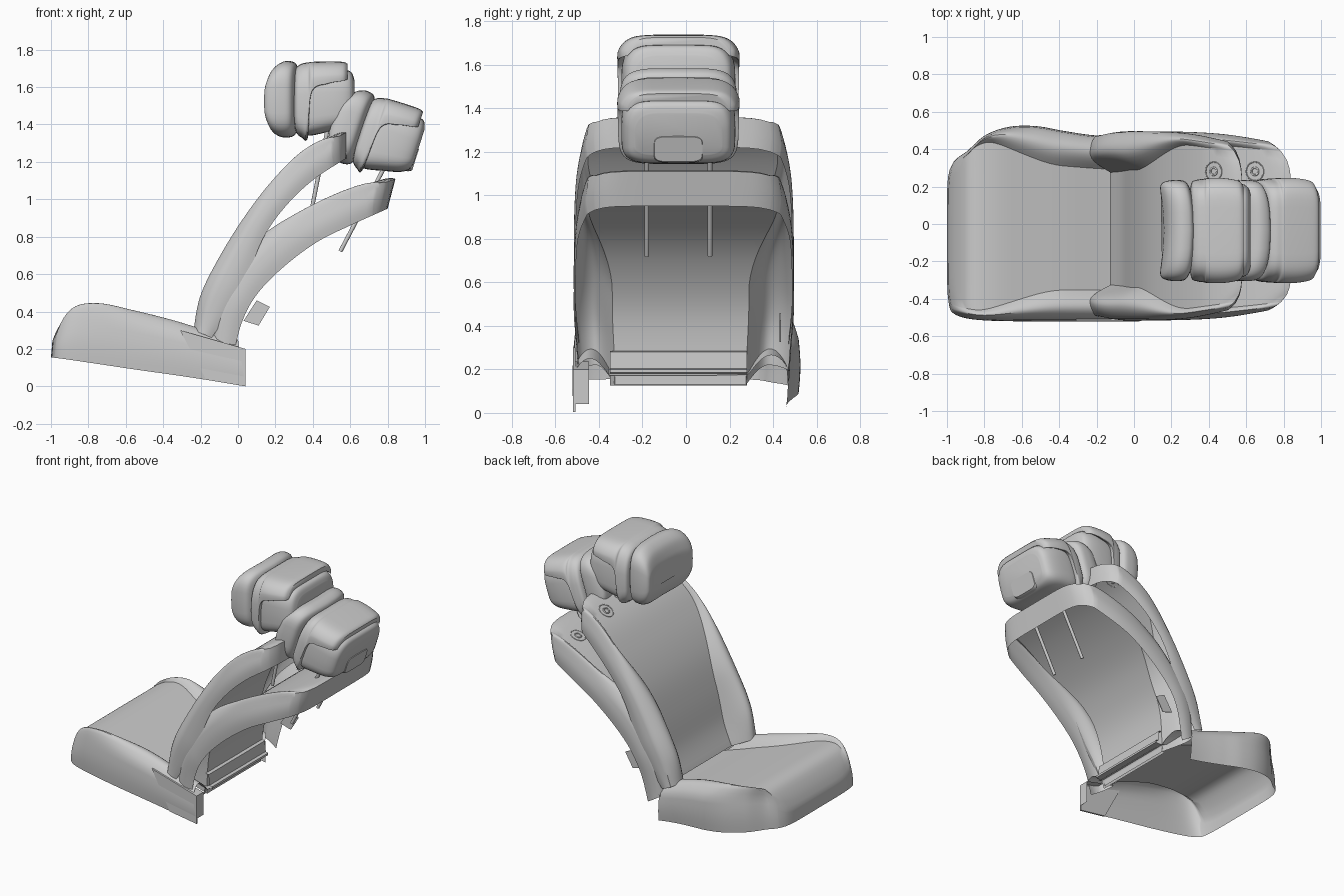
import bpy, bmesh, math
from mathutils import Vector

if "Cube" in bpy.data.objects:
    bpy.data.objects.remove(bpy.data.objects["Cube"])


def finish(name, bm, angle=35):
    bmesh.ops.remove_doubles(bm, verts=bm.verts, dist=1e-4)
    bmesh.ops.recalc_face_normals(bm, faces=bm.faces)
    me = bpy.data.meshes.new(name)
    bm.to_mesh(me)
    bm.free()
    ob = bpy.data.objects.new(name, me)
    bpy.context.collection.objects.link(ob)
    bpy.ops.object.select_all(action='DESELECT')
    ob.select_set(True)
    bpy.context.view_layer.objects.active = ob
    bpy.ops.object.shade_smooth_by_angle(angle=math.radians(angle))
    return ob


def spline(pts, t):
    """Catmull-Rom through the points, t in 0..1"""
    n = len(pts) - 1
    i = min(int(t * n), n - 1)
    f = t * n - i
    p = [Vector(pts[max(0, min(n, i + k))]) for k in (-1, 0, 1, 2)]
    return 0.5 * (2 * p[1] + (p[2] - p[0]) * f + (2 * p[0] - 5 * p[1] + 4 * p[2] - p[3]) * f * f
                  + (3 * p[1] - p[0] - 3 * p[2] + p[3]) * f ** 3)


def smooth(lo, hi, t):
    t = max(0, min(1, (t - lo) / (hi - lo)))
    return t * t * (3 - 2 * t)


def upholstery(name, front, rear, cy, width, seam_in, recess, power, drop, roll, end_roll, trim=0.0):
    """Open padded shell: bolsters follow `front`, the skirt hem follows `rear` (x, z lines)"""
    def surface(c, b):
        e = max(abs(c) - 1, b - 1, 0)
        c, b = max(-1, min(1, c)), min(1, b)
        sgn, ac = (1 if c >= 0 else -1), abs(c)
        seam = seam_in + (0.9 - seam_in) * smooth(0.35, 0.8, b)
        a = seam * ac * 2 if ac < 0.5 else seam + (1 - seam) * (ac - 0.5) * 2
        t = max(0, (ac - 0.5) * 2)
        be = b * (1 - drop[sgn > 0] * a ** 6)
        if sgn > 0:
            be += trim * a ** 4 * (1 - b)
        F, R = spline(front, be), spline(rear, be)
        C = F.lerp(R, 0.03 + recess * (1 - be) ** power)
        up = math.sin(min(t / 0.55, 1) * math.pi / 2)
        ra, rb = max(0, (t - 0.55) / 0.45), max(0, (b - 0.93) / 0.07)
        r = max(roll * ra * ra, end_roll * rb * rb)
        p = C.lerp(F, up) + (R - F) * r
        p = p.lerp(R, e)
        y = cy + sgn * a * width(sgn, b) - 0.025 * (1 - a * a) + sgn * 0.008 * math.sin(math.pi * e) * a
        return Vector((p.x, y, p.y))

    skirt = [1 + k / 6 for k in range(1, 7)]
    cols = [-s for s in reversed(skirt)] + [k / 20 for k in range(-20, 21)] + skirt
    rows = [k / 44 for k in range(45)] + skirt
    bm = bmesh.new()
    grid = [[bm.verts.new(surface(c, b)) for c in cols] for b in rows]
    for j in range(len(rows) - 1):
        for i in range(len(cols) - 1):
            if rows[j + 1] > 1 and max(abs(cols[i]), abs(cols[i + 1])) > 1:
                continue
            bm.faces.new((grid[j][i], grid[j][i + 1], grid[j + 1][i + 1], grid[j + 1][i]))
    loose = [v for v in bm.verts if not v.link_faces]
    bmesh.ops.delete(bm, geom=loose, context='VERTS')
    finish(name, bm)
    return surface


def loft(name, stations, place, power=5, bend=0.0, droop=0.0, cy=-0.035, sub=5):
    """Rounded-rectangle rings along x; station = (x, z low, z high, half width)"""
    bm = bmesh.new()
    n, m = 48, (len(stations) - 1) * sub
    rings = []
    for k in range(m + 1):
        x, z0, z1, w = spline(stations, k / m)
        ring = []
        for i in range(n):
            a = 2 * math.pi * i / n
            co, si = math.cos(a), math.sin(a)
            u = math.copysign(abs(co) ** (2 / power), co)
            v = math.copysign(abs(si) ** (2 / power), si)
            z = (z0 + z1) / 2 + v * (z1 - z0) / 2
            z -= droop * abs(u) ** 7 * smooth(1.4, 1.65, z)
            ring.append(bm.verts.new(place(x - bend * u * u * (w / 0.27) ** 2, cy + u * w, z)))
        rings.append(ring)
    for r0, r1 in zip(rings, rings[1:]):
        for i in range(n):
            bm.faces.new((r0[i], r0[(i + 1) % n], r1[(i + 1) % n], r1[i]))
    bm.faces.new(rings[0])
    bm.faces.new(rings[-1])
    return finish(name, bm, 40)


def sheet(name, pts, y0, y1, closed=False):
    """x, z line swept along y; closed makes a solid plate"""
    bm = bmesh.new()
    a = [bm.verts.new((x, y0, z)) for x, z in pts]
    b = [bm.verts.new((x, y1, z)) for x, z in pts]
    n = len(pts)
    for i in range(n if closed else n - 1):
        j = (i + 1) % n
        bm.faces.new((a[i], a[j], b[j], b[i]))
    if closed:
        bm.faces.new(a)
        bm.faces.new(b)
    return finish(name, bm)


def rod(name, p, q, radius):
    d = q - p
    bpy.ops.mesh.primitive_cylinder_add(vertices=16, radius=radius, depth=d.length, location=(p + q) / 2,
                                        rotation=d.to_track_quat('Z', 'Y').to_euler())
    bpy.context.object.name = name
    bpy.ops.object.shade_smooth_by_angle(angle=math.radians(35))


# Seat cushion: the far side tapers at both ends, the near side is straight
far_side = [(w, 0) for w in (.46, .47, .49, .515, .512, .465, .37)]


def cushion_width(side, b):
    return spline(far_side, b)[0] if side > 0 else 0.513 * (1 - 0.1 * b ** 8)


upholstery("seat_cushion",
           [(0.0, .25), (-.17, .30), (-.35, .355), (-.55, .405), (-.75, .445), (-.89, .415), (-.99, .27)],
           [(.04, .0), (-.17, .035), (-.35, .062), (-.55, .09), (-.75, .12), (-.92, .145), (-1, .155)],
           0.0, cushion_width, 0.66, 0.28, 1.2, (0.06, 0.17), 0.25, 0.2, 0.12)

# Rear panel on the cushion's near side, with its return ledge
sheet("cushion_rear_side_panel", [(-.31, .30), (-.17, .035), (.04, .003), (.04, .20), (-.1, .24)],
      -.519, -.507, True)
sheet("cushion_rear_ledge", [(-.1, .235), (.04, .20), (.04, .04)], -.515, -.445)

# The two backrests: upright and reclined
backs = {
    "upright": ([(-.238, .30), (-.2, .49), (-.09, .71), (.05, .93), (.2, 1.12), (.36, 1.27), (.58, 1.385)],
                [(-.14, .26), (-.03, .43), (.06, .62), (.15, .82), (.27, .98), (.41, 1.11), (.58, 1.22)]),
    "reclined": ([(-.16, .22), (-.13, .42), (-.03, .62), (.12, .80), (.32, .93), (.56, 1.045), (.85, 1.14)],
                 [(-.03, .14), (.02, .34), (.1, .49), (.24, .635), (.42, .77), (.6, .86), (.8, .95)])}


def back_width(side, b):
    return 0.498 * (1 - 0.11 * b ** 6) * (0.96 + 0.04 * smooth(0, 0.3, b))


for pose, (front, rear) in backs.items():
    surf = upholstery("backrest_" + pose, front, rear, -.01, back_width, 0.63, 1.1, 1.5, (0.08, 0.08), 0.3, 0.13)
    # Round grommet on one shoulder
    c, b = 0.36, 0.885
    p = surf(c, b)
    nrm = (surf(c + .01, b) - p).cross(surf(c, b + .01) - p).normalized()
    for i, (big, small) in enumerate(((.05, .003), (.02, .005))):
        bpy.ops.mesh.primitive_torus_add(location=p, rotation=nrm.to_track_quat('Z', 'Y').to_euler(),
                                         major_radius=big, minor_radius=small,
                                         major_segments=32, minor_segments=8)
        bpy.context.object.name = f"grommet_{pose}_{i}"
        bpy.ops.object.shade_smooth()

# Folded lower flap and mounting tab
sheet("lower_flap", [(-.01, .285), (.015, .28), (.02, .205), (.04, .20), (.04, .185), (-.01, .18), (-.03, .125)],
      -.35, .28)
sheet("mounting_tab", [(.03, .35), (.11, .325), (.17, .425), (.10, .46)], .43, .436, True)


# Headrests: one shape, placed upright and tilted back
def upright(x, y, z):
    return Vector((x, y, z))


def reclined(x, y, z):
    s, c = math.sin(math.radians(18)), math.cos(math.radians(18))
    dx, dz = x - .46, z - 1.53
    return Vector((.81 + dx * c + dz * s, y, 1.32 - dx * s + dz * c))


for pose, place, foot in (("upright", upright, .95), ("reclined", reclined, .88)):
    loft("headrest_pad_" + pose,
         [(.158, 1.47, 1.58, .19), (.165, 1.42, 1.63, .24), (.195, 1.355, 1.70, .262),
          (.25, 1.33, 1.738, .27), (.305, 1.345, 1.73, .26), (.325, 1.41, 1.69, .2)],
         place, 4, 0.03)
    loft("headrest_body_" + pose,
         [(.34, 1.36, 1.69, .23), (.38, 1.34, 1.705, .255), (.48, 1.36, 1.705, .262),
          (.56, 1.38, 1.695, .255), (.605, 1.405, 1.68, .235), (.622, 1.44, 1.64, .2)], place, 5, 0, .04)
    loft("headrest_rim_" + pose,
         [(.30, 1.42, 1.64, .22), (.31, 1.36, 1.70, .26), (.34, 1.33, 1.725, .272),
          (.375, 1.335, 1.732, .277), (.395, 1.60, 1.735, .28), (.48, 1.655, 1.737, .28),
          (.56, 1.675, 1.735, .265), (.585, 1.69, 1.725, .235)], place, 5, 0, .06)
    loft("headrest_arch_cover_" + pose,
         [(.59, 1.395, 1.535, .115), (.61, 1.40, 1.535, .115), (.626, 1.41, 1.53, .11)], place, 5)
    for side, y in (("near", -.18), ("far", .11)):
        rod(f"headrest_rod_{side}_{pose}", place(.395, y, foot), place(.48, y, 1.38), 0.011)
